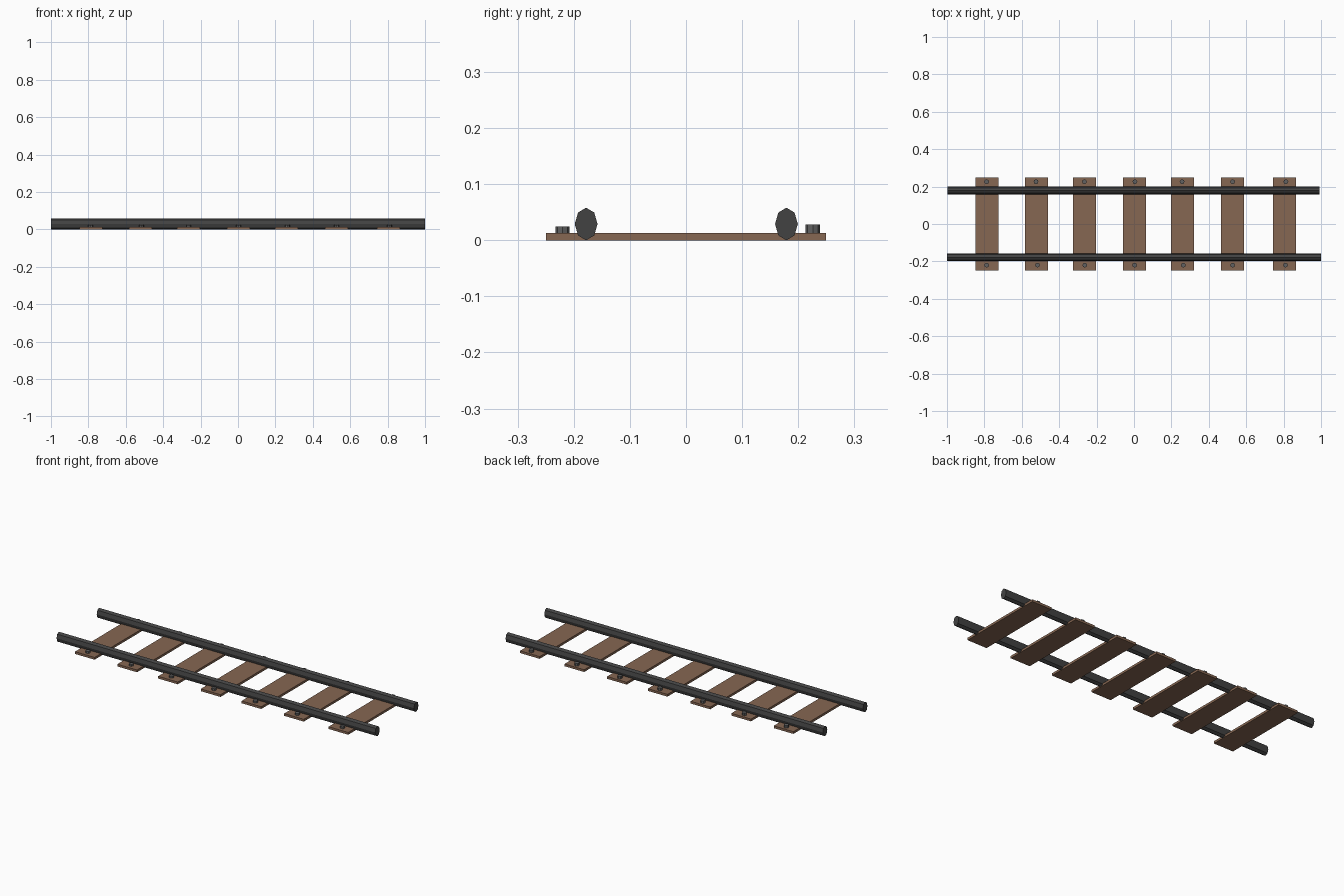
import bpy, math

if "Cube" in bpy.data.objects:
    bpy.data.objects.remove(bpy.data.objects["Cube"])

def material(name, color):
    m = bpy.data.materials.new(name)
    m.diffuse_color = (*color, 1)
    m.use_nodes = True
    m.node_tree.nodes["Principled BSDF"].inputs["Base Color"].default_value = m.diffuse_color
    return m

wood = material("wood", (0.24, 0.135, 0.085))
iron = material("dark_iron", (0.055, 0.055, 0.055))
steel = material("bolt_steel", (0.12, 0.12, 0.12))

def finish(name, mat):
    ob = bpy.context.object
    ob.name = name
    ob.data.materials.append(mat)
    bpy.ops.object.transform_apply(location=False, rotation=True, scale=True)
    return ob

# Oval eight-sided rails
def rail(name, x0, x1, y):
    bpy.ops.mesh.primitive_cylinder_add(vertices=8, radius=1, depth=x1 - x0)
    ob = bpy.context.object
    ob.scale = (0.029, 0.0203, 1)
    ob.rotation_euler = (0, math.pi / 2, 0)
    ob.location = ((x0 + x1) / 2, y, 0.029)
    finish(name, iron)

rail("front_rail", -1.0, 1.0, -0.178)
rail("back_rail", -0.998, 0.993, 0.179)

# Wooden sleepers
def sleeper(i, x):
    bpy.ops.mesh.primitive_cube_add(size=1, location=(x, 0, 0.0065))
    bpy.context.object.scale = (0.123, 0.499, 0.013)
    finish(f"sleeper_{i}", wood)

# Bolt heads
def bolt(name, x, y, top):
    bottom = 0.005
    bpy.ops.mesh.primitive_cylinder_add(vertices=8, radius=0.0128, depth=top - bottom,
                                        location=(x, y, (top + bottom) / 2))
    finish(name, steel)

# Sleeper centre, front bolt x, back bolt x
spots = [(-0.787, -0.788, -0.788), (-0.521, -0.516, -0.524), (-0.265, -0.263, -0.265),
         (0.003, 0.003, 0.005), (0.259, 0.264, 0.257), (0.526, 0.527, 0.527),
         (0.805, 0.810, 0.812)]
for i, (x, xf, xb) in enumerate(spots, 1):
    sleeper(i, x)
    bolt(f"front_bolt_{i}", xf, -0.22, 0.0245)
    bolt(f"back_bolt_{i}", xb, 0.226, 0.028)
